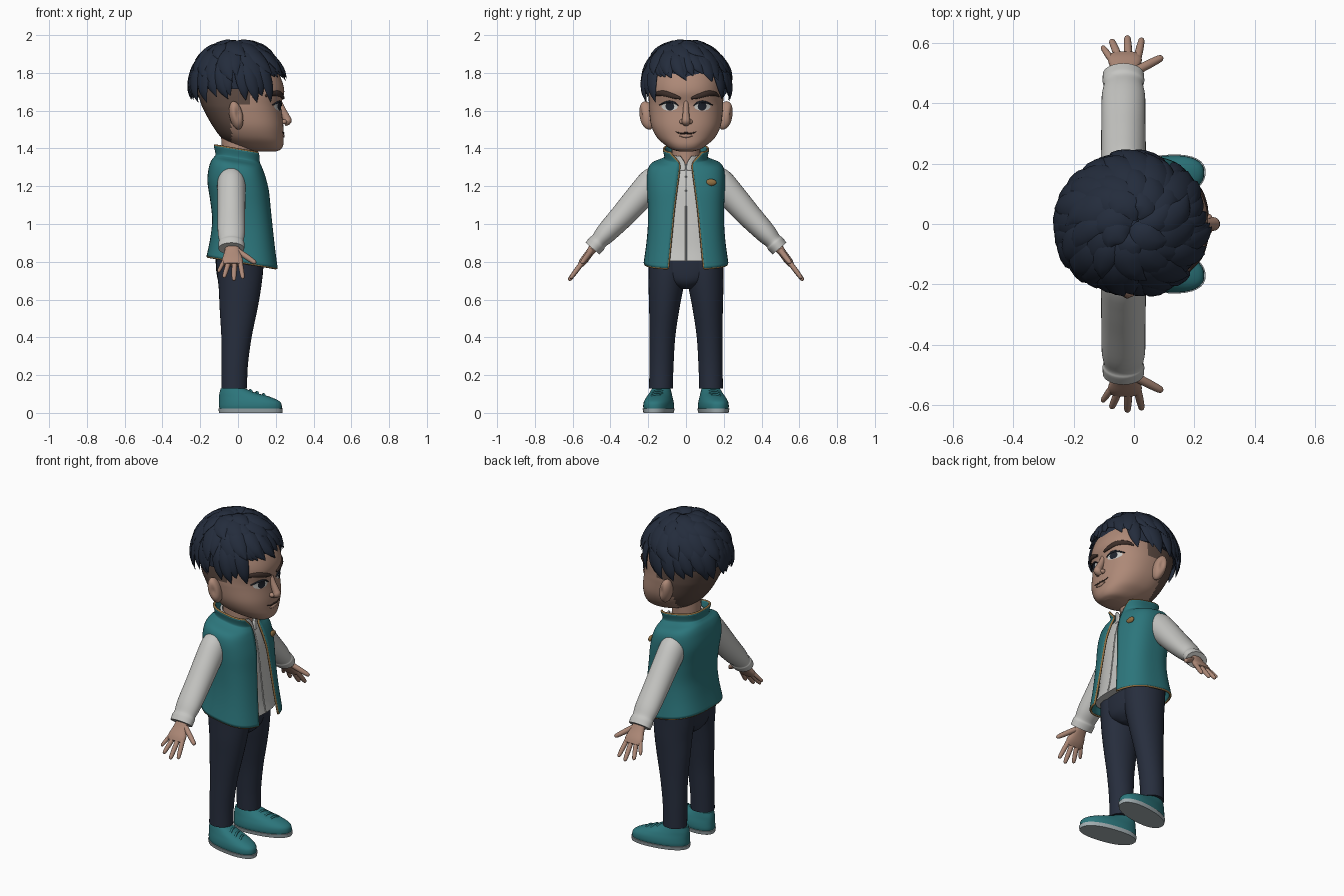
import bpy, bmesh, math, random
from mathutils import Vector, Matrix

random.seed(4)
cube = bpy.data.objects.get("Cube")
if cube:
    bpy.data.objects.remove(cube)
X, Y = Vector((1, 0, 0)), Vector((0, 1, 0))


def material(name, r, g, b):
    m = bpy.data.materials.new(name)
    m.use_nodes = True
    m.diffuse_color = (r, g, b, 1)
    node = next(n for n in m.node_tree.nodes if n.type == 'BSDF_PRINCIPLED')
    node.inputs["Base Color"].default_value = (r, g, b, 1)
    node.inputs["Roughness"].default_value = 0.8
    return m


skin = material("skin", .42, .25, .185)
fade = material("shaved hair", .11, .07, .055)
hair = material("navy hair", .017, .025, .045)
teal = material("teal cloth", .025, .18, .2)
gold = material("gold trim", .28, .16, .055)
cotton = material("pale cotton", .56, .56, .54)
denim = material("dark trousers", .02, .027, .047)
rubber = material("grey sole", .36, .42, .44)
brown = material("dark brown", .045, .027, .022)
ink = material("eye dark", .012, .016, .025)


def dense(rows, k):
    """Smooth interpolation through rows of numbers."""
    out, last = [], len(rows) - 1
    for i in range(last):
        four = [rows[max(i - 1, 0)], rows[i], rows[i + 1], rows[min(i + 2, last)]]
        for j in range(k):
            t = j / k
            out.append([b + t / 2 * (c - a + t * (2 * a - 5 * b + 4 * c - d + t * (3 * (b - c) + d - a)))
                        for a, b, c, d in zip(*four)])
    return out + [list(rows[-1])]


def power(c, e):
    return math.copysign(abs(c) ** (2 / e), c)


def loft(bm, rows, ref=None, n=24, e=2, k=4, warp=None):
    """Closed tube through rows (x, y, z, radius across, radius along ref)."""
    rows = dense(rows, k)
    mid = [Vector(r[:3]) for r in rows]
    rings = []
    for i, r in enumerate(rows):
        u, v = X, Y
        if ref:
            t = mid[min(i + 1, len(mid) - 1)] - mid[max(i - 1, 0)]
            u = t.cross(ref(mid[i])).normalized()
            v = t.cross(u).normalized()
        ring = []
        for j in range(n):
            a = math.tau * j / n
            p = mid[i] + u * max(r[3], .001) * power(math.cos(a), e) + v * max(r[4], .001) * power(math.sin(a), e)
            ring.append(bm.verts.new(warp(p) if warp else p))
        rings.append(ring)
    for a, b in zip(rings, rings[1:]):
        for j in range(n):
            bm.faces.new((a[j], a[(j + 1) % n], b[(j + 1) % n], b[j]))
    bm.faces.new(rings[0])
    bm.faces.new(rings[-1])


def slabs(rows):
    """Rows (z, back, front, half width) as horizontal loft rows."""
    return [((b + f) / 2, 0, z, (f - b) / 2, h) for z, b, f, h in rows]


def ball(bm, centre, radii):
    mat = Matrix.Translation(centre) @ Matrix.Diagonal((*radii, 1))
    return bmesh.ops.create_uvsphere(bm, u_segments=24, v_segments=16, radius=1, matrix=mat)["verts"]


def finish(name, bm, mats, rule=None):
    bmesh.ops.recalc_face_normals(bm, faces=bm.faces)
    if rule:
        for f in bm.faces:
            f.material_index = rule(f.calc_center_median())
    mesh = bpy.data.meshes.new(name)
    bm.to_mesh(mesh)
    bm.free()
    for m in mats:
        mesh.materials.append(m)
    ob = bpy.data.objects.new(name, mesh)
    bpy.context.collection.objects.link(ob)
    bpy.ops.object.select_all(action='DESELECT')
    ob.select_set(True)
    bpy.context.view_layer.objects.active = ob
    bpy.ops.object.shade_smooth_by_angle(angle=math.radians(50))
    return ob


def part(name, mat, rows, **options):
    bm = bmesh.new()
    loft(bm, rows, **options)
    return finish(name, bm, [mat])


def cord(name, mat, points, radius, cyclic=False):
    data = bpy.data.curves.new(name, 'CURVE')
    data.dimensions = '3D'
    data.bevel_depth, data.bevel_resolution = radius, 2
    spline = data.splines.new('POLY')
    spline.points.add(len(points) - 1)
    for q, p in zip(spline.points, points):
        q.co = (*p, 1)
    spline.use_cyclic_u = cyclic
    data.materials.append(mat)
    bpy.context.collection.objects.link(bpy.data.objects.new(name, data))


def tilt(p):
    return Vector((p.x, p.y, p.z - .17 * p.x))


def open_shell(name, mat, rows, e, thick):
    """Tilted garment open at the front: rows (z, back, front, half width, half opening)."""
    bm, grid, n = bmesh.new(), [], 72
    for z, b, f, h, gap in dense(rows, 5):
        a0 = math.asin((gap / h) ** (e / 2))
        angles = [a0 + (math.tau - 2 * a0) * j / n for j in range(n + 1)]
        grid.append([bm.verts.new(tilt(Vector(((b + f) / 2 + (f - b) / 2 * power(math.cos(a), e),
                                               h * power(math.sin(a), e), z)))) for a in angles])
    for a, b in zip(grid, grid[1:]):
        for j in range(n):
            bm.faces.new((a[j], a[j + 1], b[j + 1], b[j]))
    edge = grid[0] + [r[-1] for r in grid[1:]] + grid[-1][-2::-1] + [r[0] for r in grid[-2:0:-1]]
    edge = [v.co.copy() for v in edge]
    solid = finish(name, bm, [mat]).modifiers.new("thickness", 'SOLIDIFY')
    solid.thickness, solid.offset = thick, 0
    return edge


# Vest, its trim and pin
vest = [(.80, -.16, .21, .217, .095), (.9, -.14, .195, .203, .085), (1, -.13, .182, .195, .075),
        (1.1, -.14, .17, .195, .065), (1.2, -.155, .158, .2, .052), (1.27, -.148, .14, .198, .042),
        (1.31, -.135, .125, .18, .037), (1.332, -.12, .115, .13, .037), (1.35, -.112, .112, .108, .045),
        (1.395, -.122, .125, .116, .085)]
cord("vest_trim", gold, open_shell("vest", teal, vest, 2.8, .014), .0065, True)
bm = bmesh.new()
ball(bm, (.138, .132, 1.22), (.012, .03, .018))
finish("vest_pin", bm, [gold])

# Shirt body, collar and front seam
shirt = [(max(z, .835), b + .02, f - .022, h - .02) for z, b, f, h, gap in vest[:-2]]
part("shirt_body", cotton, slabs(shirt), n=48, e=2.6, warp=tilt)
open_shell("shirt_collar", cotton, [(1.3, -.1, .105, .1, .004), (1.34, -.095, .1, .09, .006),
                                    (1.375, -.095, .1, .088, .03)], 2, .012)
cord("shirt_seam", cotton, [tilt(Vector((f, 0, z))) for z, b, f, h in shirt], .004)

# Trousers seat
part("trousers_seat", denim, slabs([(.655, -.06, .08, .03), (.69, -.1, .12, .12), (.75, -.115, .133, .185),
                                    (.85, -.12, .135, .197)]), n=40, e=2.2)

# Limbs, mirrored
for side, s in (("left", 1), ("right", -1)):
    def flip(p):
        return Vector((p.x, s * p.y, p.z))

    def foot(p):
        return Vector((p.x, s * (p.y + .135 + .15 * p.x), p.z))

    part(side + "_trouser_leg", denim, [
        (-.02, .1325, .13, .068, .0625), (-.018, .13, .25, .07, .064), (-.008, .125, .4, .08, .068),
        (.003, .115, .55, .1, .08), (.01, .106, .66, .112, .092), (.01, .1, .75, .122, .098),
        (.008, .1, .84, .125, .099)], n=32, warp=flip)
    part(side + "_ankle", skin, [(-.015, .132, .08, .045, .042), (-.015, .132, .2, .045, .042)], warp=flip)
    part(side + "_shoe", teal, slabs([
        (.015, -.097, .23, .072), (.035, -.1, .232, .076), (.06, -.1, .222, .073), (.085, -.1, .17, .064),
        (.105, -.098, .1, .056), (.128, -.092, .04, .048)]), n=40, e=2.3, warp=foot)
    part(side + "_sole", rubber, slabs([(0, -.1, .235, .074), (.022, -.104, .237, .079)]),
         n=40, e=2.3, k=2, warp=foot)
    for i in range(3):
        x, z = .065 + .035 * i, .121 - .011 * i
        cord(side + "_lace", teal, [foot(Vector((x + .01 * q, .036 * q, z - .02 * q * q)))
                                    for q in (-1, -.6, -.2, .2, .6, 1)], .006)

    # Sleeve with a gathered cuff
    part(side + "_sleeve", cotton, [
        (-.035, y, z, a, b) for y, z, a, b in (
            (.12, 1.27, .05, .05), (.17, 1.225, .078, .073), (.25, 1.14, .073, .074), (.33, 1.05, .066, .073),
            (.42, .955, .056, .072), (.46, .911, .046, .065), (.472, .897, .05, .069), (.495, .87, .048, .068))],
        ref=lambda p: X, n=32, warp=flip)

    # Hand: palm, four fingers and a thumb
    def reach(x, t, a, b):
        return (x, .48 + .6 * t, .888 - .8 * t, a, b)

    bm = bmesh.new()
    loft(bm, [reach(-.03, 0, .026, .035), reach(-.03, .05, .021, .043), reach(-.03, .1, .021, .056),
              reach(-.03, .13, .016, .05)], ref=lambda p: X, e=2.4, warp=flip)
    for base, tip, start, end, r in ((-.068, -.105, .09, .178, .011), (-.046, -.075, .1, .215, .013),
                                     (-.018, -.022, .1, .235, .0135), (.01, .026, .1, .222, .013),
                                     (-.01, .095, .03, .12, .015)):
        steps = ((0, 1), (.5, 1), (.85, .85), (.96, .6), (1, .1))
        loft(bm, [reach(base + (tip - base) * q, start + (end - start) * q, r * w, r * w) for q, w in steps],
             ref=lambda p: Vector((0, .8, .6)), n=12, warp=flip)
    finish(side + "_hand", bm, [skin])

    # Ear with a hollow
    bm = bmesh.new()
    for v in ball(bm, (0, 0, 0), (1, 1, 1)):
        d = (v.co - Vector((.35, .93, .1))).length
        v.co *= 1 - .4 * max(0, 1 - d / .65)
        v.co = flip(Vector((-.01 + .036 * v.co.x - .012 * v.co.z, .205 + .043 * v.co.y + .01 * v.co.z,
                            1.575 + .075 * v.co.z)))
    finish(side + "_ear", bm, [skin])

# Neck and head with shaved back and sides
part("neck", skin, slabs([(1.28, -.085, .085, .08), (1.36, -.085, .08, .076), (1.48, -.09, .08, .08)]))
skull = slabs([(1.384, .1, .2, .035), (1.395, .05, .226, .075), (1.42, -.03, .24, .113), (1.46, -.09, .241, .155),
               (1.52, -.135, .24, .184), (1.6, -.18, .23, .195), (1.64, -.197, .23, .197), (1.7, -.215, .245, .197),
               (1.76, -.215, .232, .193), (1.82, -.2, .2, .175), (1.89, -.12, .13, .11), (1.93, -.04, .05, .04)])
bm = bmesh.new()
loft(bm, skull, n=72, e=2.3, k=6)
finish("head", bm, [skin, fade],
       lambda c: int(c.z > 1.44 and (c.x < -.035 or (c.x < .07 and c.z > 1.63))))


def face(y, z, lift=0):
    """Point on the front of the face."""
    rows = dense(skull, 6)
    a, b = next((a, b) for a, b in zip(rows, rows[1:]) if b[2] >= z)
    t = (z - a[2]) / (b[2] - a[2])
    c, r, h = (a[i] + (b[i] - a[i]) * t for i in (0, 3, 4))
    return Vector((c + r * (1 - abs(y / h) ** 2.3) ** (1 / 2.3) + lift, y, z))


def stroke(bm, points, height, depth, lift):
    last = len(points) - 1
    loft(bm, [(*face(y, z, lift), height * (.35 + .65 * math.sin(math.pi * i / last)), depth)
              for i, (y, z) in enumerate(points)], ref=lambda p: X, n=10)


def patch(bm, y, z, ry, rz, lift):
    rings = [[bm.verts.new(face(y + ry * q * math.cos(math.tau * j / 24), z + rz * q * math.sin(math.tau * j / 24),
                                lift)) for j in range(24)] for q in (.1, .4, .7, 1)]
    bm.faces.new(rings[0])
    for a, b in zip(rings, rings[1:]):
        for j in range(24):
            bm.faces.new((a[j - 1], a[j], b[j], b[j - 1]))


# Nose and mouth
bm = bmesh.new()
loft(bm, [(.212, 0, 1.66, .014, .015), (.232, 0, 1.61, .015, .018), (.256, 0, 1.56, .02, .022),
          (.26, 0, 1.545, .023, .023), (.245, 0, 1.528, .018, .012)], ref=lambda p: X)
for s in (-1, 1):
    ball(bm, (.241, .021 * s, 1.541), (.018, .014, .013))
finish("nose", bm, [skin])
bm = bmesh.new()
stroke(bm, [(-.058, 1.489), (-.03, 1.481), (0, 1.482), (.03, 1.481), (.058, 1.489)], .0045, .003, .001)
finish("mouth", bm, [brown])
bm = bmesh.new()
stroke(bm, [(-.035, 1.468), (0, 1.466), (.035, 1.468)], .01, .006, 0)
finish("lower_lip", bm, [skin])

# Eyes, lashes and brows
whites, irises, lashes, brows = (bmesh.new() for i in range(4))
for s in (-1, 1):
    patch(whites, .087 * s, 1.622, .043, .022, .003)
    patch(irises, .085 * s, 1.623, .023, .022, .005)
    stroke(lashes, [(s * y, z) for y, z in ((.04, 1.627), (.06, 1.641), (.088, 1.647), (.115, 1.641), (.14, 1.63))],
           .006, .005, .003)
    stroke(brows, [(s * y, z) for y, z in ((.028, 1.665), (.06, 1.675), (.11, 1.69), (.15, 1.69), (.172, 1.678))],
           .015, .008, .002)
finish("eye_whites", whites, [cotton])
finish("irises", irises, [ink])
finish("eyelashes", lashes, [ink])
finish("eyebrows", brows, [brown])

# Hair: a cap covered by tiers of tapered locks
crown = Vector((-.005, 0, 1.73))


def scalp(az, el, lift):
    a, b = math.radians(az), math.radians(el)
    d = Vector((math.cos(a) * math.cos(b), math.sin(a) * math.cos(b), math.sin(b)))
    return crown + Vector((d.x * .235, d.y * .213, d.z * .225)) + d * lift


bm = bmesh.new()
loft(bm, [(crown.x, 0, crown.z + .225 * math.sin(q), .235 * math.cos(q), .213 * math.cos(q))
          for q in (math.radians(d) for d in (-4, 12, 28, 44, 60, 75, 88))], n=40)


def lock(az, top, low, sway, width, lift):
    rows = []
    for q, w in ((0, .35), (.25, .9), (.5, 1), (.78, .7), (1, .03)):
        p = scalp(az + sway * q * q, top + (low - top) * q, .004 + lift * q)
        rows.append((*p, width * w, .016 * w))
    loft(bm, rows, ref=lambda p: (p - crown).normalized(), n=8)


# tier: count, first and last azimuth, top, low, sway, width, lift
for count, first, last, top, low, sway, width, lift in (
        (21, 52, 308, 45, -15, 12, .042, .022), (18, 20, 340, 66, 10, 18, .046, .026),
        (11, -55, 50, 58, 11, 16, .038, .022), (14, 0, 335, 80, 36, 25, .048, .022),
        (7, 0, 310, 88, 58, 35, .045, .016)):
    for i in range(count):
        az = first + (last - first) * i / (count - 1) + random.uniform(-5, 5)
        lock(az, top + random.uniform(-6, 2), low + random.uniform(-5, 5), sway * random.uniform(.5, 1.3),
             width * random.uniform(.85, 1.15), lift * random.uniform(.6, 1.3))
finish("hair", bm, [hair])
